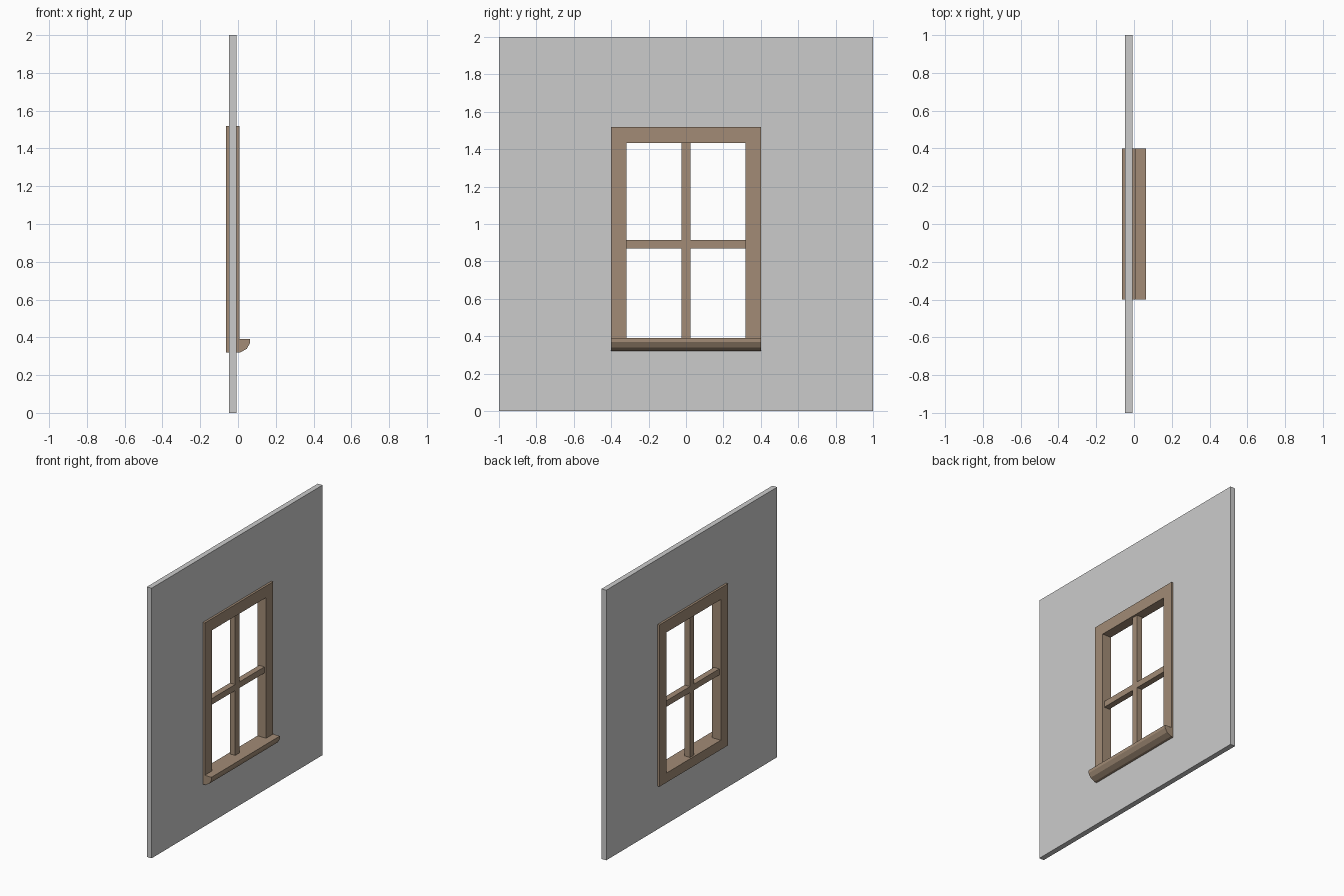
import bpy, bmesh

if "Cube" in bpy.data.objects:
    bpy.data.objects.remove(bpy.data.objects["Cube"])


def material(name, rgb):
    m = bpy.data.materials.new(name)
    m.diffuse_color = (*rgb, 1)
    m.use_nodes = True
    m.node_tree.nodes["Principled BSDF"].inputs["Base Color"].default_value = m.diffuse_color
    return m


GREY = material("wall grey", (0.60, 0.60, 0.60))
BROWN = material("wood brown", (0.36, 0.26, 0.18))


def finish(name, bm, mat):
    bmesh.ops.recalc_face_normals(bm, faces=bm.faces)
    me = bpy.data.meshes.new(name)
    bm.to_mesh(me)
    bm.free()
    me.materials.append(mat)
    ob = bpy.data.objects.new(name, me)
    bpy.context.collection.objects.link(ob)
    return ob


def rect(w, z0, z1):
    return [(-w, z0), (w, z0), (w, z1), (-w, z1)]


def ring(name, outer, inner, x0, x1, mat):
    """Rectangular border in the YZ plane with thickness along x."""
    bm = bmesh.new()
    loops = [[bm.verts.new((x, y, z)) for y, z in r]
             for x, r in ((x0, outer), (x1, outer), (x1, inner), (x0, inner))]
    for a, b in zip(loops, loops[1:] + loops[:1]):
        for i in range(4):
            j = (i + 1) % 4
            bm.faces.new((a[i], a[j], b[j], b[i]))
    return finish(name, bm, mat)


def prism(name, profile, y0, y1, mat):
    """XZ profile extruded along y."""
    bm = bmesh.new()
    a = [bm.verts.new((x, y0, z)) for x, z in profile]
    b = [bm.verts.new((x, y1, z)) for x, z in profile]
    bm.faces.new(a)
    bm.faces.new(b[::-1])
    n = len(a)
    for i in range(n):
        j = (i + 1) % n
        bm.faces.new((a[i], b[i], b[j], a[j]))
    return finish(name, bm, mat)


def bar(name, x0, x1, y0, y1, z0, z1):
    return prism(name, [(x0, z0), (x1, z0), (x1, z1), (x0, z1)], y0, y1, BROWN)


# Wall panel with window opening
ring("wall", rect(1.0, 0, 2.0), rect(0.36, 0.355, 1.475), -0.047, -0.008, GREY)

# Window frame passing through the wall
ring("window_frame", rect(0.4, 0.32, 1.518), rect(0.318, 0.39, 1.432),
     -0.063, 0.008, BROWN)

# Rounded sill on the +x side
prism("window_sill", [(0.008, 0.32), (0.012, 0.32), (0.046, 0.339),
                      (0.063, 0.368), (0.063, 0.39), (0.008, 0.39)],
      -0.4, 0.4, BROWN)

# Glazing bars
bar("vertical_bar", -0.05, -0.006, -0.025, 0.025, 0.39, 1.432)
for side, name in ((-1, "left_bar"), (1, "right_bar")):
    y0, y1 = sorted((side * 0.025, side * 0.318))
    bar(name, -0.05, -0.006, y0, y1, 0.87, 0.915)
